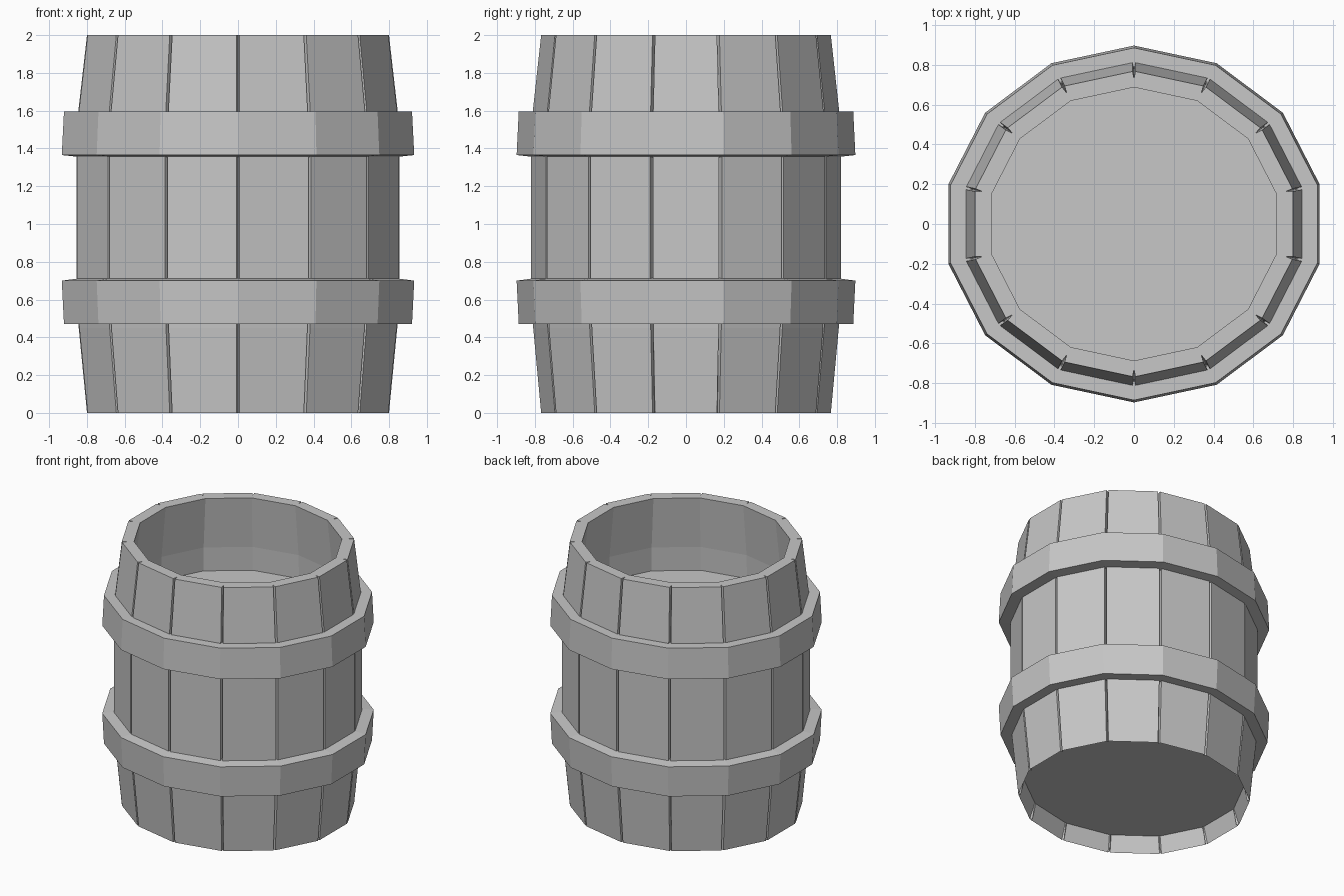
import bpy, bmesh, math
from mathutils import Vector

cube = bpy.data.objects.get("Cube")
if cube:
    bpy.data.objects.remove(cube, do_unlink=True)

SIDES = 14
DEPTH_RATIO = 0.937   # the plan is slightly flattened front to back
GROOVE = 0.04         # depth of the gaps between staves

grey = bpy.data.materials.new("plain_grey")
grey.use_nodes = True
color = (0.57, 0.57, 0.57, 1)
grey.diffuse_color = color
grey.node_tree.nodes["Principled BSDF"].inputs["Base Color"].default_value = color


def corner(k, r):
    a = math.pi / 2 + k * math.tau / SIDES
    return Vector((r * math.cos(a), r * math.sin(a) * DEPTH_RATIO, 0))


def plain_ring(r, z):
    return [corner(k, r) + Vector((0, 0, z)) for k in range(SIDES)]


def stave_ring(r, z, depth):
    """Polygon ring with a narrow notch of the given depth at each corner."""
    pts = []
    for k in range(SIDES):
        c = corner(k, r)
        pts += [c.lerp(corner(k - 1, r), 0.02),
                corner(k, r - depth),
                c.lerp(corner(k + 1, r), 0.02)]
    return [p + Vector((0, 0, z)) for p in pts]


def loft(name, rings, closed):
    """Bridge successive rings; close the loop, or cap both ends."""
    bm = bmesh.new()
    loops = [[bm.verts.new(p) for p in ring] for ring in rings]
    pairs = list(zip(loops, loops[1:]))
    if closed:
        pairs.append((loops[-1], loops[0]))
    for a, b in pairs:
        n = len(a)
        for i in range(n):
            j = (i + 1) % n
            bm.faces.new((a[i], a[j], b[j], b[i]))
    if not closed:
        bm.faces.new(loops[0][::-1])
        bm.faces.new(loops[-1])
    bmesh.ops.recalc_face_normals(bm, faces=bm.faces)
    mesh = bpy.data.meshes.new(name)
    bm.to_mesh(mesh)
    bm.free()
    mesh.materials.append(grey)
    obj = bpy.data.objects.new(name, mesh)
    bpy.context.collection.objects.link(obj)
    return obj


# Staves: recessed base, bulging outer wall, rim, inner wall, inner floor
profile = [
    (0.78, 0.12, 0),
    (0.82, 0.0, 0.02),
    (0.865, 0.45, GROOVE),
    (0.877, 0.68, GROOVE),
    (0.877, 1.38, GROOVE),
    (0.867, 1.6, GROOVE),
    (0.82, 2.0, GROOVE),
    (0.733, 2.0, 0),
    (0.775, 1.61, 0),
    (0.78, 1.43, 0),
]
loft("barrel_staves", [stave_ring(*p) for p in profile], False)

# Hoops: wider on the edge facing the middle, which is slightly bevelled
hoops = {
    "lower_hoop": [(0.84, 0.47), (0.945, 0.47), (0.957, 0.7), (0.84, 0.715)],
    "upper_hoop": [(0.84, 1.353), (0.957, 1.365), (0.945, 1.595), (0.84, 1.595)],
}
for name, section in hoops.items():
    loft(name, [plain_ring(r, z) for r, z in section], True)
